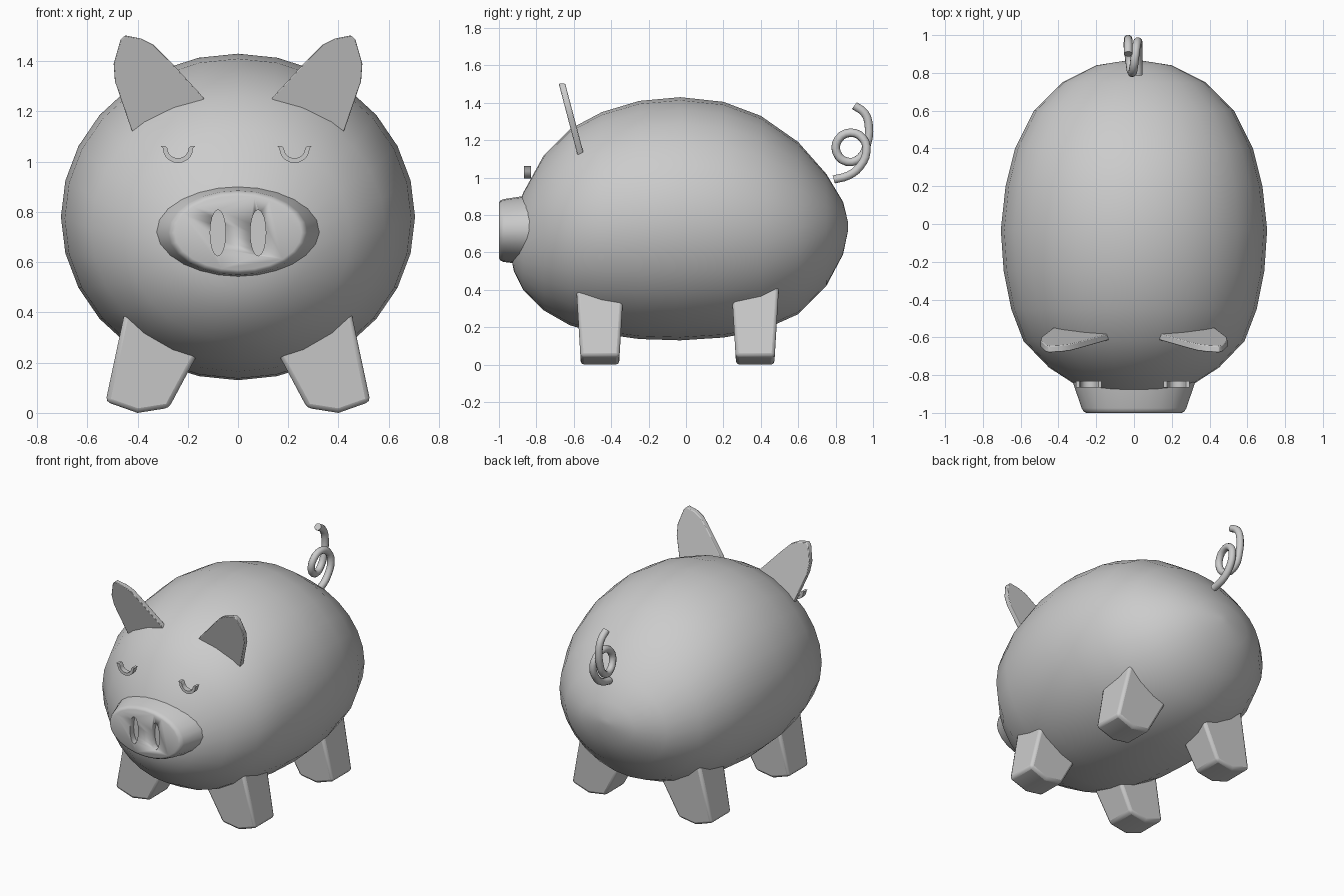
import bpy, bmesh
from math import sin, cos, pi, radians

if "Cube" in bpy.data.objects:
    bpy.data.objects.remove(bpy.data.objects["Cube"])


def make(name, bm, bevel=0.0, smooth=35):
    bmesh.ops.recalc_face_normals(bm, faces=bm.faces[:])
    me = bpy.data.meshes.new(name)
    bm.to_mesh(me)
    bm.free()
    ob = bpy.data.objects.new(name, me)
    bpy.context.collection.objects.link(ob)
    if bevel:
        m = ob.modifiers.new("bevel", 'BEVEL')
        m.width, m.segments, m.limit_method = bevel, 2, 'ANGLE'
    bpy.ops.object.select_all(action='DESELECT')
    ob.select_set(True)
    bpy.context.view_layer.objects.active = ob
    bpy.ops.object.shade_smooth_by_angle(angle=radians(smooth))
    return ob


def loft(rings):
    """Join equal-length point rings, closing both ends."""
    bm = bmesh.new()
    loops = [[bm.verts.new(p) for p in r] for r in rings]
    n = len(loops[0])
    for a, b in zip(loops, loops[1:]):
        for i in range(n):
            j = (i + 1) % n
            bm.faces.new((a[i], a[j], b[j], b[i]))
    bm.faces.new(loops[0])
    bm.faces.new(loops[-1])
    return bm


def ellipse(x, y, z, rx, rz, n=24):
    return [(x + rx * sin(2 * pi * i / n), y, z + rz * cos(2 * pi * i / n))
            for i in range(n)]


# Body: elliptical rings along y (y, top z, bottom z, half width)
sections = [
    (0.867, 0.76, 0.72, 0.03), (0.84, 0.87, 0.59, 0.20), (0.75, 1.02, 0.42, 0.38),
    (0.60, 1.19, 0.27, 0.53), (0.40, 1.33, 0.18, 0.63), (0.20, 1.405, 0.145, 0.68),
    (-0.03, 1.43, 0.13, 0.705), (-0.25, 1.41, 0.137, 0.69), (-0.45, 1.35, 0.165, 0.65),
    (-0.62, 1.26, 0.21, 0.585), (-0.76, 1.12, 0.29, 0.45), (-0.87, 0.92, 0.40, 0.28),
    (-0.92, 0.78, 0.50, 0.16), (-0.94, 0.66, 0.60, 0.03)]
make("body", loft([ellipse(0, y, (t + b) / 2, w, (t - b) / 2, 28)
                   for y, t, b, w in sections]), smooth=60)

# Snout with recessed nostrils
snout = make("snout", loft([ellipse(0, -0.80, 0.72, 0.337, 0.192),
                            ellipse(0, -0.975, 0.717, 0.277, 0.168),
                            ellipse(0, -0.993, 0.717, 0.267, 0.160),
                            ellipse(0, -1.0, 0.717, 0.252, 0.148)]), smooth=50)
for s in (-1, 1):
    cutter = make("nostril_cutter", loft([ellipse(s * 0.08, y, 0.717, 0.031, 0.092, 16)
                                          for y in (-1.1, -0.96)]))
    cutter.hide_render = True
    cutter.hide_set(True)
    m = snout.modifiers.new("nostril", 'BOOLEAN')
    m.operation, m.object, m.solver = 'DIFFERENCE', cutter, 'EXACT'

# Ears: flat plates leaning forward
ear = [(0.40, 1.08), (0.425, 1.13), (0.49, 1.32), (0.495, 1.39), (0.468, 1.485),
       (0.45, 1.503), (0.385, 1.49), (0.335, 1.465), (0.28, 1.41), (0.155, 1.275),
       (0.11, 1.22)]
for s in (-1, 1):
    make("ear", loft([[(s * x, off - 0.264 * (z - 1.14), z) for x, z in ear]
                      for off in (-0.585, -0.55)]), bevel=0.004)

# Closed eyes: thin curved bands
angles = [pi + pi * i / 10 for i in range(11)]
for cx in (-0.239, 0.225):
    outline = [(-0.068, 1.062)] + [(0.06 * cos(a), 1.053 + 0.058 * sin(a)) for a in angles]
    outline += [(0.068, 1.062), (0.050, 1.062)]
    outline += [(0.042 * cos(a), 1.053 + 0.039 * sin(a)) for a in reversed(angles)]
    outline += [(-0.050, 1.062)]
    make("closed_eye", loft([[(cx + x, y, z) for x, z in outline]
                             for y in (-0.865, -0.83)]))

# Legs: splayed blocks with slightly pointed soles
leg = [(0.43, 0.50), (0.527, 0.045), (0.40, 0.0), (0.275, 0.02), (0.115, 0.32)]
for name, cy in (("front_leg", -0.46), ("back_leg", 0.37)):
    for s in (-1, 1):
        make(name, loft([[(s * x, cy + d * (0.102 + 0.06 * z), z) for x, z in leg]
                         for d in (-1, 1)]), bevel=0.018)

# Curly tail
path = [(0.79, 0.99), (0.87, 1.012), (0.93, 1.06), (0.965, 1.14), (0.945, 1.21),
        (0.88, 1.24), (0.815, 1.205), (0.805, 1.135), (0.86, 1.085), (0.93, 1.105),
        (0.968, 1.18), (0.977, 1.28), (0.955, 1.345), (0.90, 1.385)]
cu = bpy.data.curves.new("curly_tail", 'CURVE')
cu.dimensions = '3D'
cu.bevel_depth, cu.bevel_resolution, cu.resolution_u = 0.023, 3, 3
cu.use_fill_caps = True
sp = cu.splines.new('BEZIER')
sp.bezier_points.add(len(path) - 1)
for i, (p, (y, z)) in enumerate(zip(sp.bezier_points, path)):
    shift = min(max((i - 3) / 6, 0), 1)
    p.co = (0.022 - 0.053 * shift, y, z)
    p.handle_left_type = p.handle_right_type = 'AUTO'
tail = bpy.data.objects.new("curly_tail", cu)
bpy.context.collection.objects.link(tail)
